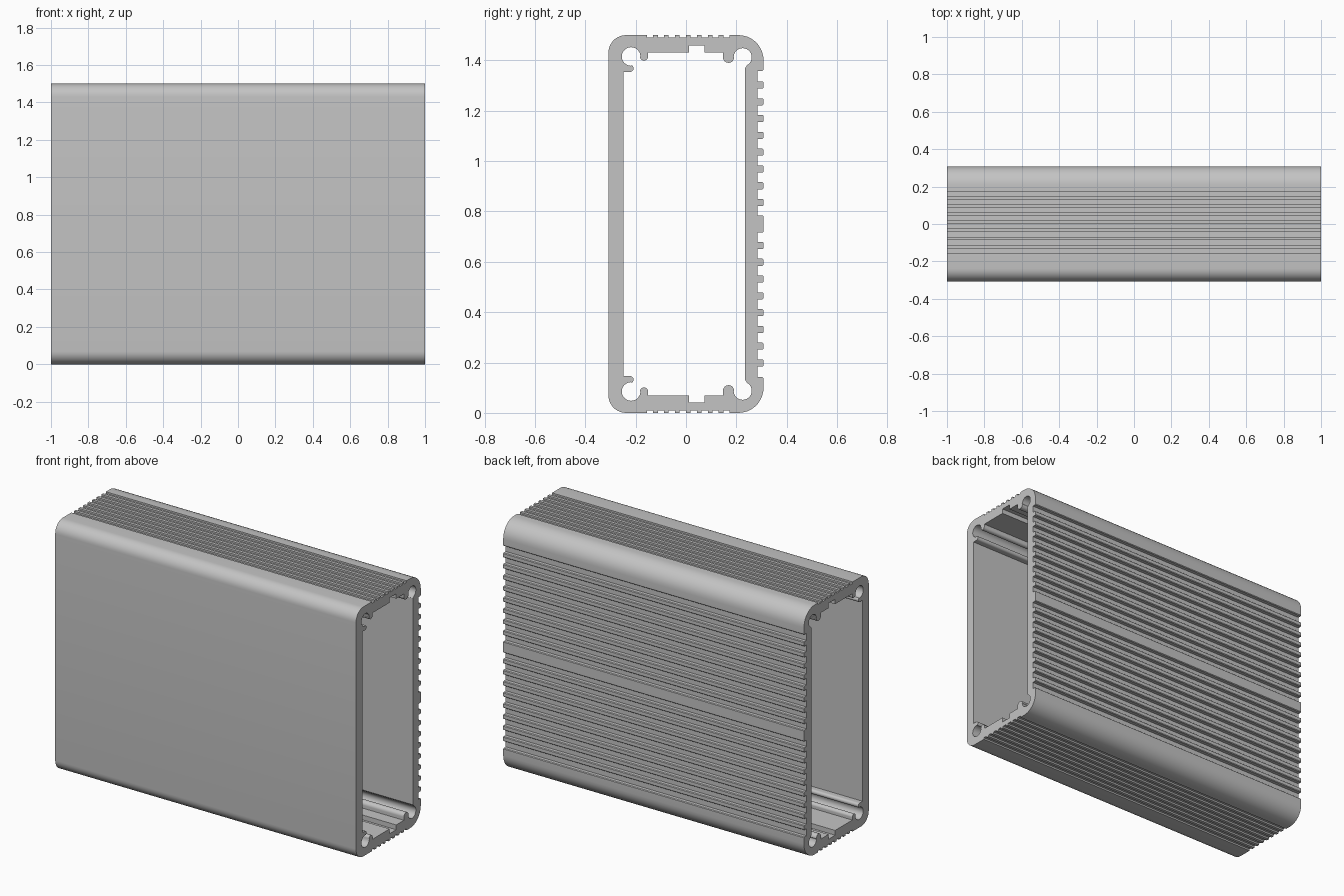
import bpy
import bmesh
from math import cos, sin, radians
from mathutils import Matrix

HEIGHT, HALF_DEPTH, HALF_LENGTH = 1.5, 0.308, 1.0

cube = bpy.data.objects.get("Cube")
if cube:
    bpy.data.objects.remove(cube, do_unlink=True)


def arc(y, z, r, start, end):
    """Points on an arc in the cross-section, one about every 10 degrees."""
    n = max(2, round(abs(end - start) / 10))
    angles = [radians(start + (end - start) * i / n) for i in range(n + 1)]
    return [(y + r * cos(a), z + r * sin(a)) for a in angles]


def mirrored(half):
    """Close an upper half outline with its lower mirror image."""
    return half + [(y, HEIGHT - z) for y, z in reversed(half)]


# Outer outline: ribbed back, rounded corners, grooved top, plain front
def outer_half():
    tip, root, c, w = HALF_DEPTH, 0.284, 0.004, 0.014
    pts = [(tip, 0.78), (tip - c, 0.784), (root, 0.784)]
    for i in reversed(range(8)):
        z = 1.302 - 0.0667 * i
        pts += [(root, z - w), (tip - c, z - w), (tip, z - w + c),
                (tip, z + w - c), (tip - c, z + w), (root, z + w)]
    pts += [(root, 1.358), (tip - c, 1.358), (tip, 1.362)]
    pts += arc(tip - 0.1, HEIGHT - 0.1, 0.1, 0, 90)
    floor, groove, pitch = HEIGHT - 0.01, 0.025, 0.0433
    for i in range(8):
        y = 0.173 - pitch * i
        pts += [(y, HEIGHT), (y, floor), (y - groove, floor), (y - groove, HEIGHT)]
    pts += arc(-tip + 0.07, HEIGHT - 0.07, 0.07, 90, 180)
    return pts


# Inner outline: front wall, lip, screw channels, posts and ceiling slot
def inner_half():
    ceiling, slot = 1.43, 1.459
    pts = [(-0.248, 1.354)]
    pts += arc(-0.222, 1.368, 0.014, -90, 60)
    pts += arc(-0.218, 1.415, 0.037, -95, -360)
    pts += arc(-0.167, 1.415, 0.016, 180, 360)
    pts += [(-0.151, ceiling), (0.012, ceiling), (0.012, slot),
            (0.074, slot), (0.074, ceiling), (0.147, ceiling)]
    pts += arc(0.169, 1.412, 0.022, 180, 360)
    pts += arc(0.225, 1.412, 0.036, 175, -45)
    pts += [(0.241, 1.379), (0.235, 1.37)]
    return pts


# Extrude both outlines together as one hollow section
curve = bpy.data.curves.new("section", "CURVE")
curve.dimensions = "2D"
curve.fill_mode = "BOTH"
curve.extrude = HALF_LENGTH
for outline in (mirrored(outer_half()), mirrored(inner_half())):
    spline = curve.splines.new("POLY")
    spline.points.add(len(outline) - 1)
    for point, (y, z) in zip(spline.points, outline):
        point.co = (y, z, 0, 1)
    spline.use_cyclic_u = True

helper = bpy.data.objects.new("section_helper", curve)
bpy.context.collection.objects.link(helper)
depsgraph = bpy.context.evaluated_depsgraph_get()
mesh = bpy.data.meshes.new_from_object(helper.evaluated_get(depsgraph))
bpy.data.objects.remove(helper, do_unlink=True)
mesh.name = "enclosure_shell"

# Stand the section up so that it runs along x
mesh.transform(Matrix(((0, 0, 1, 0), (1, 0, 0, 0), (0, 1, 0, 0), (0, 0, 0, 1))))
bm = bmesh.new()
bm.from_mesh(mesh)
bmesh.ops.remove_doubles(bm, verts=bm.verts, dist=0.0002)
bmesh.ops.recalc_face_normals(bm, faces=bm.faces)
bm.to_mesh(mesh)
bm.free()

shell = bpy.data.objects.new("enclosure_shell", mesh)
bpy.context.collection.objects.link(shell)

# Plain grey metal
grey = bpy.data.materials.new("grey_metal")
grey.use_nodes = True
colour = (0.55, 0.55, 0.55, 1)
grey.diffuse_color = colour
grey.node_tree.nodes["Principled BSDF"].inputs["Base Color"].default_value = colour
mesh.materials.clear()
mesh.materials.append(grey)

# Smooth the rounded parts, keep the edges crisp
bpy.ops.object.select_all(action="DESELECT")
shell.select_set(True)
bpy.context.view_layer.objects.active = shell
bpy.ops.object.shade_smooth_by_angle(angle=radians(30))
